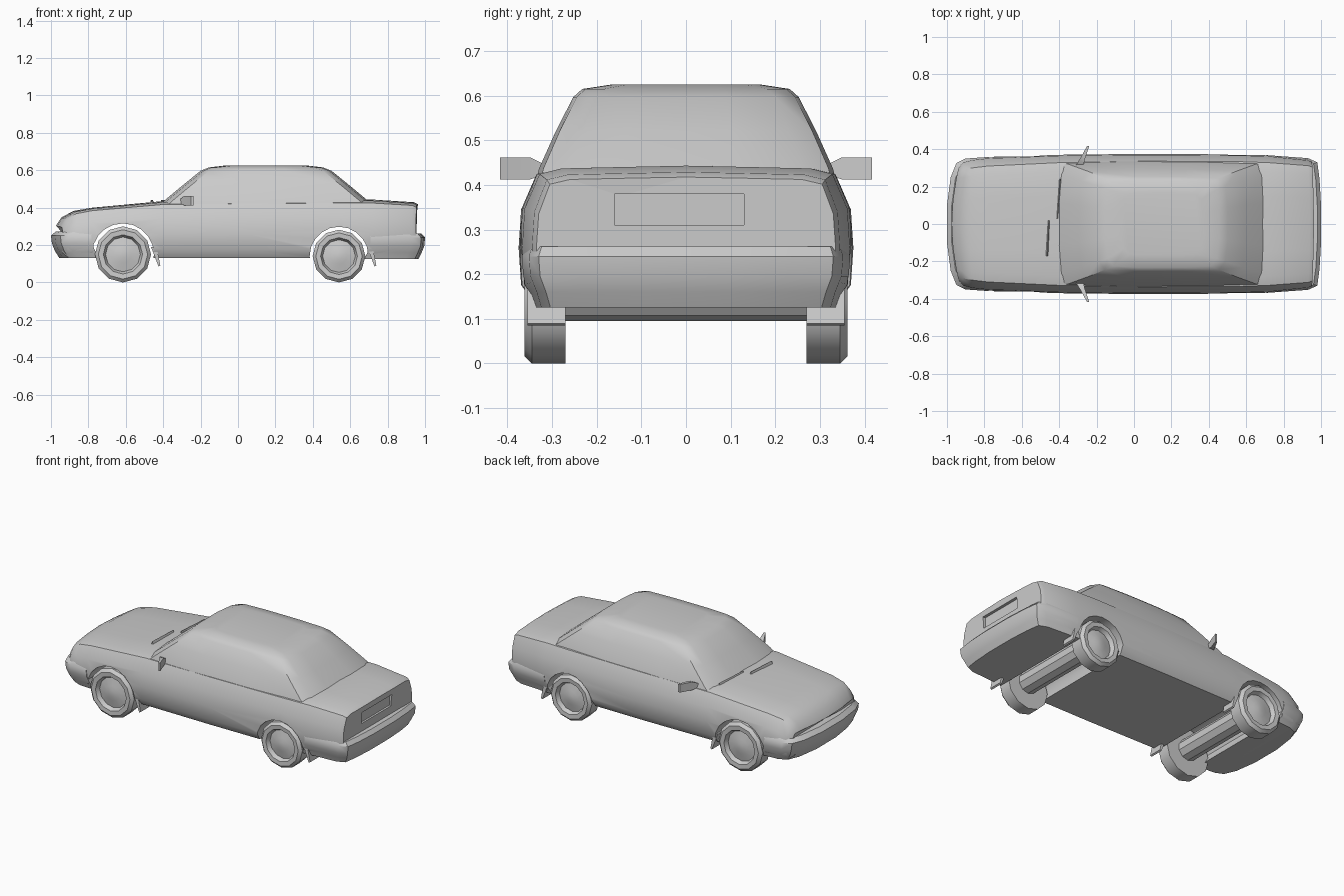
import bpy, bmesh, math
from mathutils import Vector

if "Cube" in bpy.data.objects:
    bpy.data.objects.remove(bpy.data.objects["Cube"])


def finish(obj, angle=35):
    bpy.ops.object.select_all(action='DESELECT')
    obj.select_set(True)
    bpy.context.view_layer.objects.active = obj
    bpy.ops.object.shade_smooth_by_angle(angle=math.radians(angle))


def loft(name, rings, angle=35):
    """Skin a list of equal-length closed rings and cap both ends."""
    bm = bmesh.new()
    vs = [[bm.verts.new(p) for p in r] for r in rings]
    n = len(rings[0])
    for a, b in zip(vs, vs[1:]):
        for i in range(n):
            j = (i + 1) % n
            bm.faces.new((a[i], a[j], b[j], b[i]))
    bm.faces.new(vs[0])
    bm.faces.new(vs[-1])
    bmesh.ops.recalc_face_normals(bm, faces=bm.faces)
    me = bpy.data.meshes.new(name)
    bm.to_mesh(me)
    bm.free()
    obj = bpy.data.objects.new(name, me)
    bpy.context.collection.objects.link(obj)
    finish(obj, angle)
    return obj


def circle(x, y, z, r, n):
    return [(x + r * math.sin(2 * math.pi * i / n), y,
             z - r * math.cos(2 * math.pi * i / n)) for i in range(n)]


def box(name, lo, hi):
    def rect(z):
        return [(lo[0], lo[1], z), (hi[0], lo[1], z), (hi[0], hi[1], z), (lo[0], hi[1], z)]
    return loft(name, [rect(lo[2]), rect(hi[2])])


def cut(obj, cutter):
    cutter.hide_render = True
    mod = obj.modifiers.new("cut", 'BOOLEAN')
    mod.operation = 'DIFFERENCE'
    mod.solver = 'EXACT'
    mod.object = cutter
    bpy.context.view_layer.objects.active = obj
    bpy.ops.object.modifier_apply(modifier=mod.name)
    bpy.data.objects.remove(cutter)


# Lower body: x, bottom z, top z, half width, shoulder half width, end bow
stations = [
    (-0.975, 0.16, 0.30, 0.310, 0.285, 0.04),
    (-0.945, 0.14, 0.345, 0.335, 0.290, 0.035),
    (-0.88, 0.13, 0.380, 0.347, 0.300, 0.02),
    (-0.78, 0.13, 0.397, 0.356, 0.310, 0.0),
    (-0.40, 0.13, 0.432, 0.370, 0.328, 0.0),
    (0.05, 0.13, 0.437, 0.375, 0.336, 0.0),
    (0.55, 0.13, 0.440, 0.372, 0.334, 0.0),
    (0.72, 0.13, 0.440, 0.367, 0.328, 0.0),
    (0.94, 0.14, 0.426, 0.345, 0.312, -0.01),
    (0.962, 0.15, 0.415, 0.335, 0.305, -0.01),
]


def section(x, zb, zt, w, ws, bow):
    half = [(0.90 * w, 0), (0.985 * w, 0.15), (w, 0.42), (0.985 * w, 0.70),
            (ws, 0.95), (0.85 * ws, 0.99), (0.45 * ws, 1.0)]
    pts = half + [(0, 1.01)] + [(-y, f) for y, f in reversed(half)]
    return [(x + bow * (y / w) ** 2, y, zb + f * (zt - zb)) for y, f in pts]


body = loft("body", [section(*s) for s in stations])

# Wheel arches and rear plate recess
axles = [(-0.615, 0.150), (0.54, 0.141)]
for ax, r in axles:
    cut(body, loft("arch_cutter", [circle(ax, y, r, r + 0.016, 20) for y in (-0.5, 0.5)]))
recess = box("recess_cutter", (0.94, -0.16, 0.31), (1.1, 0.13, 0.38))
cut(body, recess)
finish(body)


# Cabin: z, front x, rear x, half width
def cabin_ring(z, x0, x1, w):
    half = [(x0, 0.35 * w), (x0 + 0.015, 0.8 * w), (x0 + 0.045, 0.98 * w),
            (x0 + 0.3 * (x1 - x0), 1.01 * w), (x0 + 0.65 * (x1 - x0), 1.01 * w),
            (x1 - 0.045, 0.98 * w), (x1 - 0.012, 0.8 * w), (x1, 0.35 * w)]
    return [(x, y, z) for x, y in half] + [(x, -y, z) for x, y in reversed(half)]


loft("cabin", [cabin_ring(*c) for c in [
    (0.405, -0.43, 0.73, 0.334), (0.437, -0.395, 0.695, 0.326),
    (0.52, -0.295, 0.595, 0.289), (0.597, -0.20, 0.50, 0.250),
    (0.615, -0.155, 0.455, 0.230), (0.625, -0.07, 0.37, 0.165)]])


# Bumpers: plan outline pulled in at each height
def bumper(name, plan, levels):
    rings = []
    for z, dx, k in levels:
        half = [(x - math.copysign(dx, x), y * k) for x, y in plan]
        rings.append([(x, y, z) for x, y in half] + [(x, -y, z) for x, y in reversed(half)])
    loft(name, rings)


bumper("front_bumper",
       [(-0.785, 0.358), (-0.90, 0.350), (-0.95, 0.325), (-0.98, 0.25), (-1.0, 0.10)],
       [(0.130, 0.045, 0.93), (0.17, 0.02, 0.97), (0.21, 0.005, 1.0),
        (0.25, 0.0, 1.0), (0.272, 0.025, 0.97)])
bumper("rear_bumper",
       [(0.71, 0.368), (0.93, 0.352), (0.98, 0.330), (0.992, 0.24), (1.0, 0.10)],
       [(0.125, 0.035, 0.92), (0.16, 0.018, 0.95), (0.195, 0.004, 0.99),
        (0.24, 0.0, 1.0), (0.262, 0.02, 0.98)])

# Wheels with dished hubs, and axle tubes
for end, (ax, r) in zip(("front", "rear"), axles):
    for side, s in (("left", -1), ("right", 1)):
        prof = [(0.35, 0.270), (1.0, 0.270), (1.0, 0.345), (0.88, 0.362),
                (0.70, 0.360), (0.62, 0.335), (0.30, 0.345), (0.12, 0.350)]
        loft(f"{end}_{side}_wheel",
             [circle(ax, s * y, r, k * r, 12) for k, y in prof], 40)
    loft(f"{end}_axle", [circle(ax, y, 0.16, 0.065, 10) for y in (-0.28, 0.28)])

# Mud flaps, door mirrors
for side, s in (("left", -1), ("right", 1)):
    for end, x in (("front", -0.43), ("rear", 0.725)):
        ys = (s * 0.27, s * 0.355)
        loft(f"{end}_{side}_mud_flap", [
            [(x - 0.035, y, 0.19), (x - 0.005, y, 0.19), (x + 0.015, y, 0.09),
             (x + 0.005, y, 0.085)] for y in ys])
    loft(f"{side}_mirror", [
        [(x - t, s * y, z0), (x + t, s * y, z0), (x + t, s * y, z1), (x - t, s * y, z1)]
        for x, y, t, z0, z1 in [(-0.29, 0.315, 0.02, 0.425, 0.445),
                                (-0.275, 0.35, 0.013, 0.412, 0.462),
                                (-0.245, 0.417, 0.006, 0.412, 0.462)]])

# Wipers
for name, a, b in [("left_wiper", (-0.465, -0.17), (-0.455, 0.02)),
                   ("right_wiper", (-0.41, 0.03), (-0.395, 0.24))]:
    loft(name, [[(x - 0.006, y, 0.425), (x + 0.006, y, 0.425), (x, y, 0.442)]
                for x, y in (a, b)])
